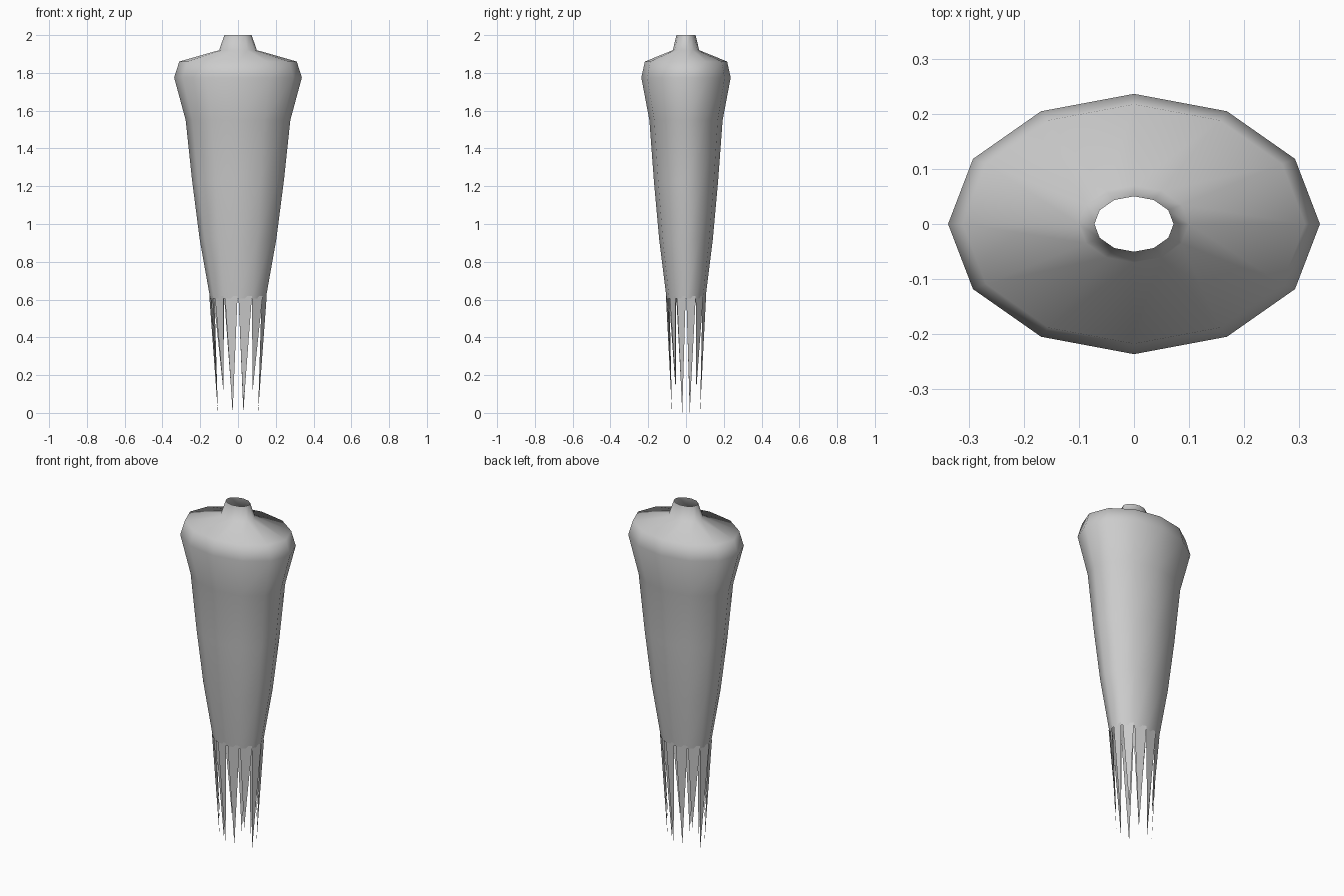
import bpy, math

if "Cube" in bpy.data.objects:
    bpy.data.objects.remove(bpy.data.objects["Cube"])

SIDES = 12
SQUASH = 0.7  # depth / width of the oval section


def oval(radius, angle, z):
    return (radius * math.cos(angle), SQUASH * radius * math.sin(angle), z)


def make(name, verts, faces, smooth):
    mesh = bpy.data.meshes.new(name)
    mesh.from_pydata(verts, [], faces)
    for p in mesh.polygons:
        p.use_smooth = smooth
    obj = bpy.data.objects.new(name, mesh)
    bpy.context.collection.objects.link(obj)
    return obj


# Tapered open garment body: (half width, height) from hem to collar
profile = [(0.147, 0.605), (0.203, 0.92), (0.243, 1.23), (0.277, 1.55),
           (0.338, 1.775), (0.311, 1.86), (0.10, 1.92), (0.072, 2.0)]
step = math.tau / SIDES
verts = [oval(r, i * step, z) for r, z in profile for i in range(SIDES)]
faces = []
for k in range(len(profile) - 1):
    for i in range(SIDES):
        j = (i + 1) % SIDES
        a, b = k * SIDES, (k + 1) * SIDES
        faces.append((a + i, a + j, b + j, b + i))
make("robe_body", verts, faces, True)

# Ragged strips hanging from the hem, each slightly twisted
tip_heights = [0.02, 0.12, 0.0]
verts, faces = [], []
for i in range(SIDES):
    mid = (i + 0.5) * step
    half = step * 0.47
    n = len(verts)
    verts += [oval(0.143, mid - half, 0.62), oval(0.152, mid + half, 0.62),
              oval(0.11, mid, tip_heights[i % 3])]
    faces.append((n, n + 2, n + 1)[::-1])
make("hem_tatters", verts, faces, False)
